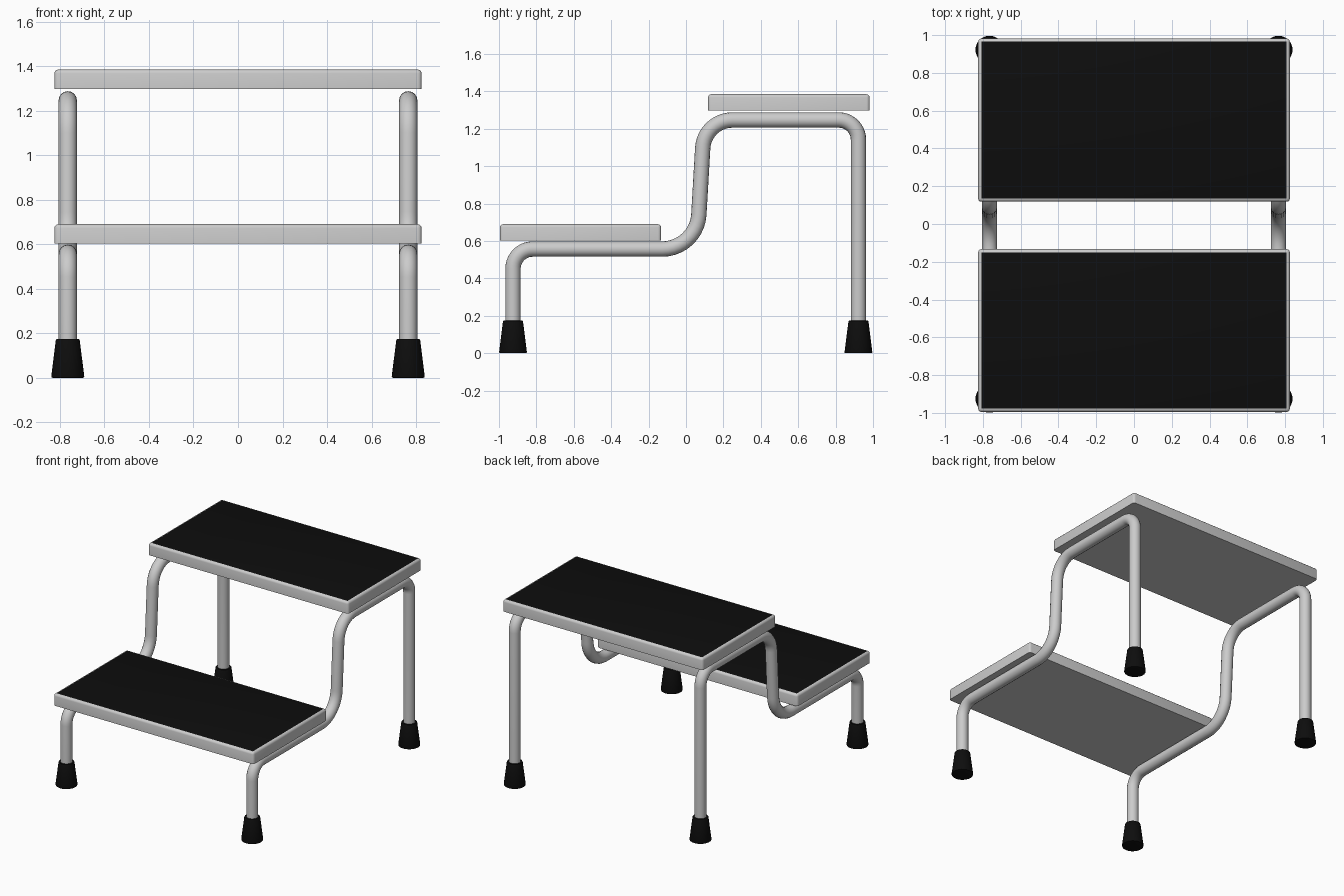
import bpy, bmesh, math
from mathutils import Vector

if "Cube" in bpy.data.objects:
    bpy.data.objects.remove(bpy.data.objects["Cube"])

black = bpy.data.materials.new("black_rubber")
black.diffuse_color = (0.004, 0.004, 0.004, 1)
black.use_nodes = True
black.node_tree.nodes["Principled BSDF"].inputs["Base Color"].default_value = black.diffuse_color
grey = bpy.data.materials.new("grey_metal")
grey.diffuse_color = (0.6, 0.6, 0.6, 1)
grey.use_nodes = True
grey.node_tree.nodes["Principled BSDF"].inputs["Base Color"].default_value = grey.diffuse_color

TUBE_X, FRONT_Y, BACK_Y = 0.765, -0.925, 0.922


def smooth(obj):
    bpy.ops.object.select_all(action='DESELECT')
    obj.select_set(True)
    bpy.context.view_layer.objects.active = obj
    bpy.ops.object.shade_smooth_by_angle(angle=math.radians(35))


def mesh_object(name, bm, mats):
    me = bpy.data.meshes.new(name)
    bm.to_mesh(me)
    bm.free()
    for m in mats:
        me.materials.append(m)
    obj = bpy.data.objects.new(name, me)
    bpy.context.collection.objects.link(obj)
    smooth(obj)
    return obj


# Tread: rounded slab with a black top surface
def tread(name, y0, y1, z0, z1):
    bm = bmesh.new()
    bmesh.ops.create_cube(bm, size=1)
    for v in bm.verts:
        v.co = (v.co.x * 1.65, (y0 + y1) / 2 + v.co.y * (y1 - y0),
                (z0 + z1) / 2 + v.co.z * (z1 - z0))
    low = [e for e in bm.edges if all(v.co.z < (z0 + z1) / 2 for v in e.verts)]
    rest = [e for e in bm.edges if e not in low]
    bmesh.ops.bevel(bm, geom=rest, offset=0.017, segments=3, profile=0.5, affect='EDGES')
    bm.normal_update()
    top = max(bm.faces, key=lambda f: f.calc_area() * f.normal.z)
    top.material_index = 1
    return mesh_object(name, bm, [grey, black])


# Replace each inner corner of a path by an arc of given tangent length
def rounded_path(corners, steps=10):
    pts = [Vector(corners[0][:2])]
    for (a, b, c) in zip(corners, corners[1:], corners[2:]):
        p, t = Vector(b[:2]), b[2]
        u = (Vector(a[:2]) - p).normalized()
        w = (Vector(c[:2]) - p).normalized()
        half = u.angle(w) / 2
        r = t * math.tan(half)
        centre = p + (u + w).normalized() * (t / math.cos(half))
        s, e = p + u * t - centre, p + w * t - centre
        total = s.angle(e)
        for i in range(steps + 1):
            k = i / steps
            d = (s * math.sin((1 - k) * total) + e * math.sin(k * total)) / math.sin(total)
            pts.append(centre + d.normalized() * r)
    pts.append(Vector(corners[-1][:2]))
    return pts


# Bent side tube running from front foot to back foot
def side_tube(name, x):
    path = rounded_path([(FRONT_Y, 0.03, 0), (FRONT_Y, 0.557, 0.105), (0.058, 0.557, 0.185),
                         (0.098, 1.247, 0.15), (BACK_Y, 1.247, 0.105), (BACK_Y, 0.03, 0)])
    cu = bpy.data.curves.new(name, 'CURVE')
    cu.dimensions = '3D'
    cu.bevel_depth = 0.041
    cu.bevel_resolution = 6
    cu.use_fill_caps = True
    sp = cu.splines.new('POLY')
    sp.points.add(len(path) - 1)
    for q, p in zip(sp.points, path):
        q.co = (x, p.x, p.y, 1)
    cu.materials.append(grey)
    obj = bpy.data.objects.new(name, cu)
    bpy.context.collection.objects.link(obj)
    bpy.ops.object.select_all(action='DESELECT')
    obj.select_set(True)
    bpy.context.view_layer.objects.active = obj
    bpy.ops.object.convert(target='MESH')
    smooth(bpy.context.view_layer.objects.active)


# Tapered rubber foot
def foot(name, x, y):
    bm = bmesh.new()
    bmesh.ops.create_cone(bm, cap_ends=True, segments=32, radius1=0.075, radius2=0.053, depth=0.175)
    bmesh.ops.translate(bm, verts=bm.verts, vec=(x, y, 0.0875))
    rims = [e for e in bm.edges if any(len(f.verts) > 4 for f in e.link_faces)]
    bmesh.ops.bevel(bm, geom=rims, offset=0.006, segments=2, profile=0.5, affect='EDGES')
    mesh_object(name, bm, [black])


tread("lower_tread", -0.995, -0.133, 0.603, 0.69)
tread("upper_tread", 0.118, 0.982, 1.298, 1.385)
for side, sx in (("left", -1), ("right", 1)):
    side_tube(side + "_tube", sx * TUBE_X)
    foot(side + "_front_foot", sx * TUBE_X, FRONT_Y)
    foot(side + "_back_foot", sx * TUBE_X, BACK_Y)
